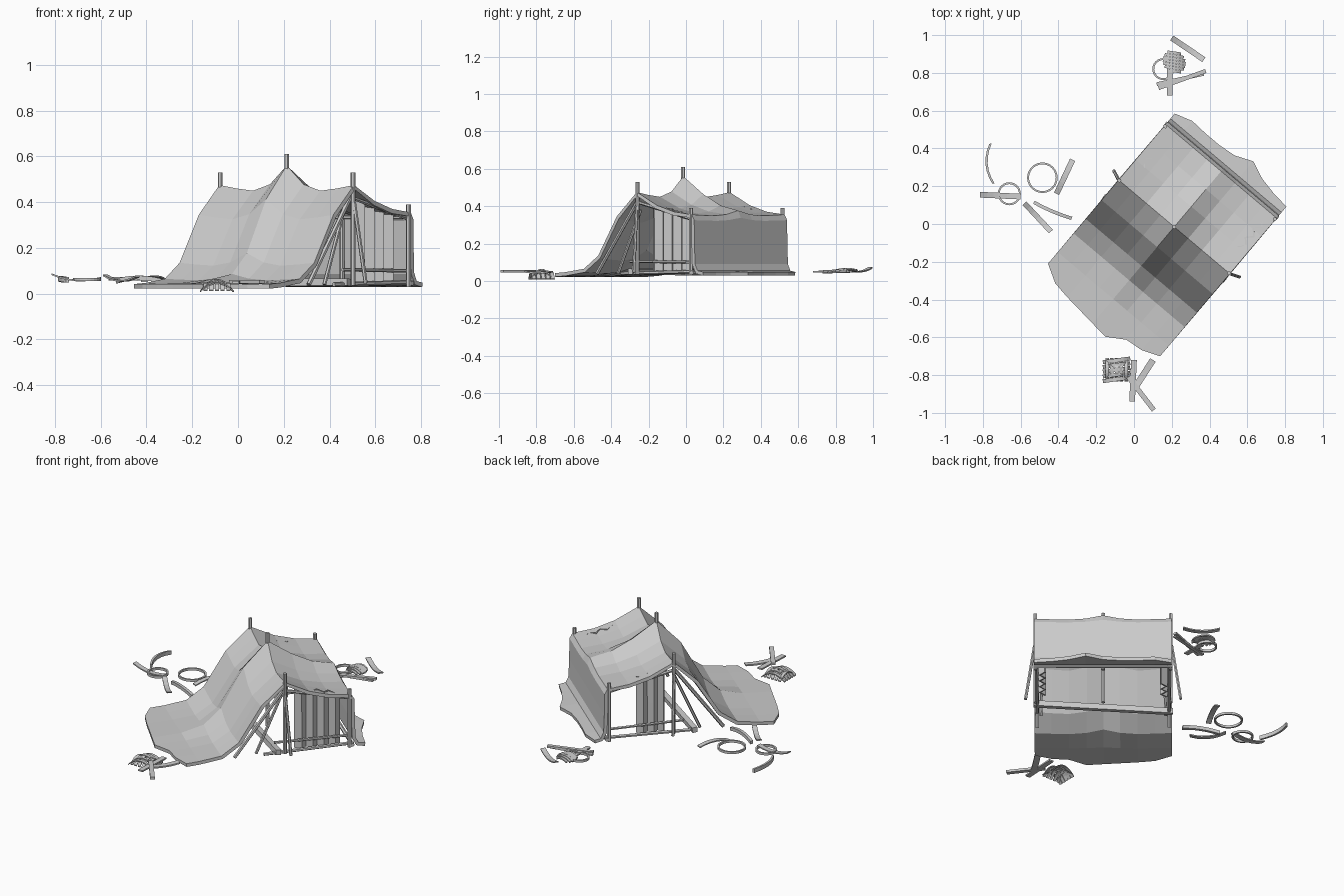
import bpy, bmesh, math
from mathutils import Vector

if "Cube" in bpy.data.objects:
    bpy.data.objects.remove(bpy.data.objects["Cube"])

# local tent frame: a runs along the ridge, b from the front flap to the back wall
E1, E2, ORG = Vector((.764, -.645, 0)), Vector((.645, .764, 0)), Vector((.213, -.015, 0))

def loc(a, b, z):
    return ORG + E1 * a + E2 * b + Vector((0, 0, z))

def finish(name, bm):
    me = bpy.data.meshes.new(name)
    bm.to_mesh(me)
    bm.free()
    ob = bpy.data.objects.new(name, me)
    bpy.context.collection.objects.link(ob)
    return ob

def sweep(name, pts, ring):
    """ring gives the cross-section offsets along the path"""
    bm = bmesh.new()
    rows = [[bm.verts.new(p + o) for o in ring] for p in pts]
    n = len(ring)
    for r, s in zip(rows, rows[1:]):
        for k in range(n):
            bm.faces.new((r[k], r[(k + 1) % n], s[(k + 1) % n], s[k]))
    bm.faces.new(rows[0][::-1])
    bm.faces.new(rows[-1])
    bmesh.ops.recalc_face_normals(bm, faces=bm.faces)
    return finish(name, bm)

def pole(name, p, q, r=.011, n=6):
    d = (q - p).normalized()
    u = d.orthogonal().normalized()
    v = d.cross(u)
    sweep(name, [p, q], [u * r * math.cos(t) + v * r * math.sin(t) for t in
                         [2 * math.pi * k / n for k in range(n)]])

def strip(name, p, q, w=.032, t=.008, rise=0, bow=0, n=6):
    """flat strip bent upward (rise) and sideways (bow) at its middle"""
    p, q, up = Vector(p), Vector(q), Vector((0, 0, 1))
    side = up.cross(q - p).normalized()
    pts = []
    for i in range(n + 1):
        f = i / n
        pts.append(p.lerp(q, f) + (up * rise + side * bow) * 4 * f * (1 - f))
    sweep(name, pts, [side * w / 2 * x + up * t / 2 * y
                      for x, y in ((-1, -1), (1, -1), (1, 1), (-1, 1))])

def hoop(name, c, R, w=.01, h=.014, n=24):
    bm = bmesh.new()
    rows = []
    for k in range(n):
        t = 2 * math.pi * k / n
        rows.append([bm.verts.new((c[0] + r * math.cos(t), c[1] + r * math.sin(t), c[2] + z))
                     for r, z in ((R - w, -h / 2), (R, -h / 2), (R, h / 2), (R - w, h / 2))])
    for k in range(n):
        r, s = rows[k], rows[(k + 1) % n]
        for m in range(4):
            bm.faces.new((r[m], r[(m + 1) % 4], s[(m + 1) % 4], s[m]))
    bmesh.ops.recalc_face_normals(bm, faces=bm.faces)
    finish(name, bm)

def sheet(name, grid, thick, offset):
    """cloth surface through a grid of points, given thickness"""
    bm = bmesh.new()
    g = [[bm.verts.new(p) for p in row] for row in grid]
    for r, s in zip(g, g[1:]):
        for j in range(len(r) - 1):
            bm.faces.new((r[j], r[j + 1], s[j + 1], s[j]))
    m = finish(name, bm).modifiers.new("thickness", 'SOLIDIFY')
    m.thickness, m.offset = thick, offset

# tent cloth: profile rows (b, z, sag weight) across nine columns along the ridge
rows = [(-.63, .042, 0), (-.5, .047, .05), (-.37, .065, .25), (-.27, .135, .5), (-.14, .345, .8),
        (0, .475, 1), (.14, .405, .7), (.26, .37, .4), (.385, .355, .25), (.402, .325, .15),
        (.404, .2, 0), (.408, .09, 0), (.425, .055, 0), (.47, .048, 0)]
sag = [0, -.015, -.025, .003, .085, .003, -.025, -.015, 0]
hem_front = [-.58, -.635, -.65, -.66, -.67, -.68, -.62, -.61, -.572]
hem_back = [.46, .49, .485, .485, .495, .535, .495, .475, .465]
grid = []
for i, (b, z, w) in enumerate(rows):
    ends = {0: hem_front, len(rows) - 1: hem_back}.get(i, [b] * 9)
    grid.append([loc(-.385 + .77 * j / 8, ends[j], z + sag[j] * w) for j in range(9)])
sheet("tent_cloth", grid, .02, -1)

# gathered door curtains at both open ends
for a, b0, b1, n in ((.34, .07, .33, 8), (-.34, .05, .2, 5)):
    cols = [(a + (.016 if k % 2 else -.016), b0 + (b1 - b0) * k / n) for k in range(n + 1)]
    sheet("door_curtain", [[loc(c, b, z + (.43 - .22 * b - z) * f) for c, b in cols]
                           for z in (.04,) for f in (0, .5, 1)], .01, 0)

# ridge and eave posts
for a, top, eave in ((-.38, .53, .39), (0, .61, .35), (.38, .53, .39)):
    pole("ridge_post", loc(a, 0, .035), loc(a, 0, top))
    pole("eave_post", loc(a, .375, .03), loc(a, .375, eave))

# open-end frames
for s in (-1, 1):
    a = s * .37
    pole("rafter", loc(a, 0, .42), loc(a, .375, .33), .009)
    pole("slope_brace", loc(a, -.01, .42), loc(a, -.29, .04), .011)
    pole("inner_brace", loc(s * .34, -.01, .38), loc(s * .35, -.16, .04), .009)
    pole("outer_brace", loc(s * .385, 0, .4), loc(s * .435, .02, .045), .009)
    pole("cross_bar", loc(a, -.06, .105), loc(a, .37, .1), .008)
    pole("sill", loc(a, -.12, .04), loc(a, .4, .05), .01)

# beams along the ground and eave
pole("floor_beam", loc(-.39, -.12, .045), loc(.39, -.04, .05), .022, 4)
pole("eave_beam", loc(-.38, .37, .335), loc(.38, .37, .335), .009)
pole("wall_sill", loc(-.39, .39, .045), loc(.39, .39, .045), .011)

# front scrap pile: woven dome and boards
for k in range(5):
    o = (k - 2) * .025
    h = .052 - abs(k - 2) * .008
    strip("dome_rib", (-.165, -.772 + o - .01, .01), (-.02, -.772 + o + .01, .01), .021, .006, h, 0, 8)
    strip("dome_weave", (-.092 + o, -.835, .014), (-.092 + o, -.71, .014), .018, .006, h - .005, 0, 8)
strip("board", (0, -.72, .05), (-.01, -.94, .05), .03, .009)
strip("board", (.1, -.72, .05), (.01, -.86, .05), .034, .009, -.006)
strip("board", (-.03, -.81, .052), (.105, -.985, .052), .026, .014)

# back scrap pile: ribbed lid, hoop and boards
for k in range(7):
    o = (k - 3) * .016
    c = math.sqrt(.06 ** 2 - o * o)
    strip("lid_rib", (.213 - c, .858 + o + c * .15, .048), (.213 + c, .858 + o - c * .15, .048),
          .015, .008, .018 * c / .06)
hoop("small_hoop", (.155, .82, .05), .058)
strip("board", (.2, .985, .07), (.37, .87, .065), .03, .007, -.018)
strip("board", (.13, .72, .05), (.38, .81, .055), .022, .012)
strip("board", (.12, .74, .045), (.37, .795, .047), .02, .01)
strip("board", (.19, .82, .05), (.19, .68, .05), .028, .008)

# left scrap pile: hoops and curved staves
hoop("large_hoop", (-.485, .245, .065), .081)
hoop("small_hoop", (-.66, .16, .062), .061)
strip("stave", (-.815, .155, .085), (-.6, .145, .07), .03, .007, -.02)
strip("stave", (-.58, .11, .08), (-.44, -.04, .075), .028, .007, -.022)
strip("stave", (-.53, .115, .055), (-.33, .03, .055), .018, .02, .014, -.006)
strip("stave", (-.41, .16, .055), (-.325, .34, .06), .03, .007, .018)
strip("stave", (-.76, .425, .06), (-.745, .215, .06), .012, .024, .006, -.028)
